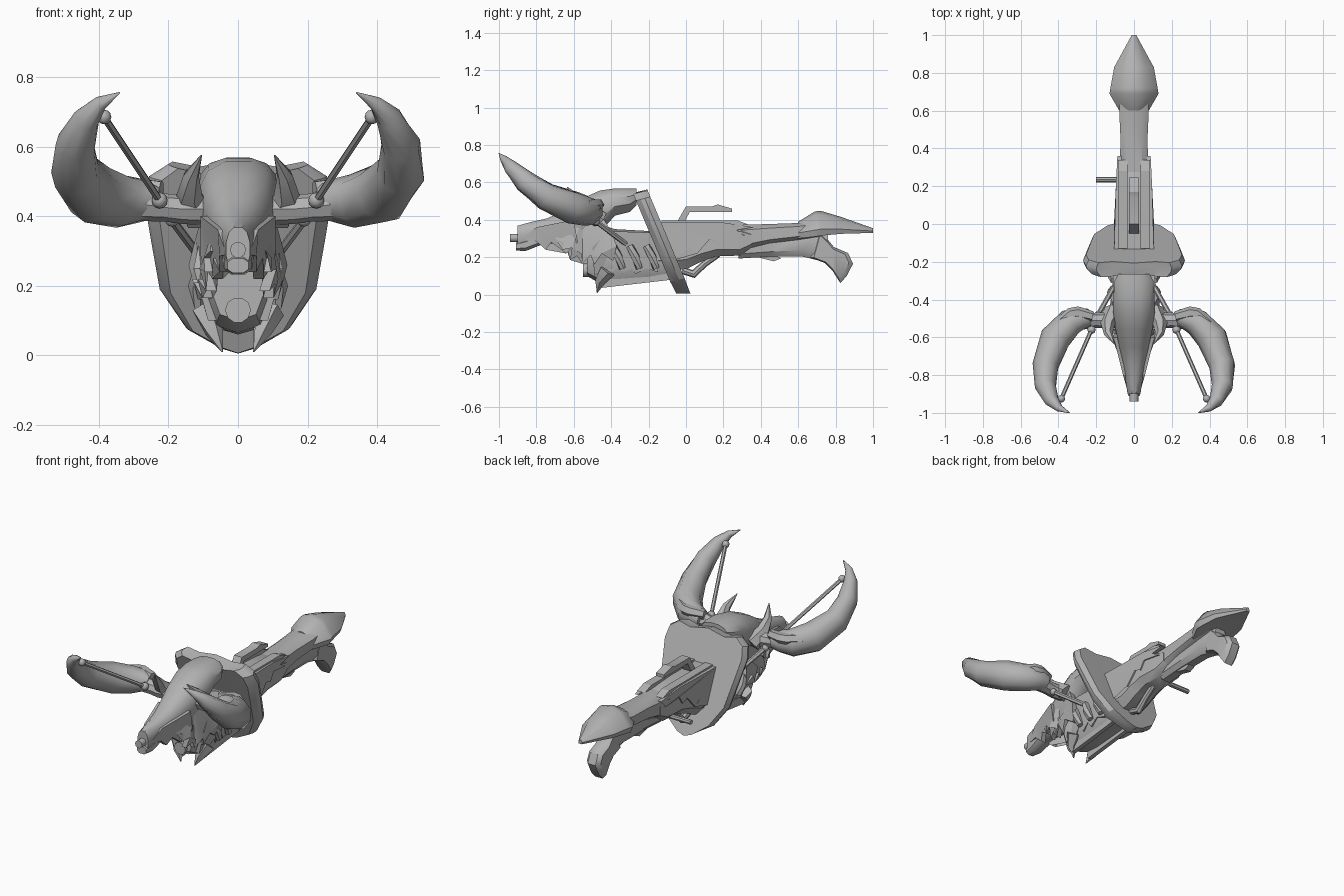
import bpy, bmesh, math
from mathutils import Vector

grey = bpy.data.materials.new("bone_grey")
grey.diffuse_color = (0.45, 0.45, 0.45, 1)


def finish(bm, name, angle=35):
    bmesh.ops.recalc_face_normals(bm, faces=bm.faces)
    me = bpy.data.meshes.new(name)
    bm.to_mesh(me)
    bm.free()
    ob = bpy.data.objects.new(name, me)
    bpy.context.collection.objects.link(ob)
    me.materials.append(grey)
    bpy.ops.object.select_all(action='DESELECT')
    ob.select_set(True)
    bpy.context.view_layer.objects.active = ob
    bpy.ops.object.shade_smooth_by_angle(angle=math.radians(angle))
    return ob


def skin(rings, name, angle=35):
    bm = bmesh.new()
    vs = [[bm.verts.new(p) for p in r] for r in rings]
    n = len(vs[0])
    for a, b in zip(vs, vs[1:]):
        for i in range(n):
            bm.faces.new((a[i], a[(i + 1) % n], b[(i + 1) % n], b[i]))
    caps = [bm.faces.new(vs[0]), bm.faces.new(vs[-1])]
    bmesh.ops.triangulate(bm, faces=caps)
    return finish(bm, name, angle)


def body(name, stations, n=12, power=0.8, angle=35):
    """Loft along y; each station is (y, z_low, z_high, half_width)."""
    rings = []
    for y, lo, hi, w in stations:
        ring = []
        for i in range(n):
            t = 2 * math.pi * (i + 0.5) / n
            c, s = math.cos(t), math.sin(t)
            ring.append((w * math.copysign(abs(c) ** power, c), y,
                         (lo + hi) / 2 + (hi - lo) / 2 * math.copysign(abs(s) ** power, s)))
        rings.append(ring)
    return skin(rings, name, angle)


def tube(name, pts, n=8, flat=1.0, angle=40):
    """Tube through points (x, y, z, radius)."""
    P = [Vector(p[:3]) for p in pts]
    rings = []
    for i, p in enumerate(P):
        t = (P[min(i + 1, len(P) - 1)] - P[max(i - 1, 0)]).normalized()
        ref = Vector((0, 0, 1)) if abs(t.z) < 0.95 else Vector((0, 1, 0))
        u = t.cross(ref).normalized()
        v = u.cross(t)
        r = pts[i][3]
        rings.append([p + u * (r * flat * math.cos(2 * math.pi * k / n))
                      + v * (r * math.sin(2 * math.pi * k / n)) for k in range(n)])
    return skin(rings, name, angle)


def plate(name, prof, x0, x1):
    """Side profile of (y, z) points extruded from x0 to x1."""
    return skin([[(x, y, z) for y, z in prof] for x in (x0, x1)], name, 20)


def shell(name, prof, s, xf, thick=0.02):
    """Side profile draped on the surface x = xf(y, z), given thickness inward."""
    return skin([[(s * (xf(y, z) - d), y, z) for y, z in prof] for d in (thick, 0)], name, 25)


def ball(name, p, r):
    bm = bmesh.new()
    bmesh.ops.create_uvsphere(bm, u_segments=8, v_segments=6, radius=r)
    bmesh.ops.translate(bm, verts=bm.verts, vec=p)
    return finish(bm, name, 60)


# Skull cranium (raised at the back), snout and muzzle
body("skull", [(-0.265, 0.475, 0.568, 0.085), (-0.30, 0.44, 0.57, 0.105), (-0.38, 0.42, 0.57, 0.112),
               (-0.46, 0.33, 0.56, 0.115), (-0.56, 0.28, 0.515, 0.10), (-0.65, 0.27, 0.455, 0.08),
               (-0.74, 0.27, 0.41, 0.062), (-0.83, 0.25, 0.39, 0.046), (-0.90, 0.24, 0.37, 0.035)], 12, 0.85)
body("muzzle_lip", [(-0.76, 0.27, 0.33, 0.05), (-0.86, 0.23, 0.30, 0.043), (-0.91, 0.235, 0.28, 0.032)], 8)
tube("upper_barrel", [(0, -0.85, 0.303, 0.023), (0, -0.94, 0.303, 0.023)], 10)

# Lower jaw with second barrel
body("lower_jaw", [(-0.04, 0.09, 0.34, 0.09), (-0.2, 0.075, 0.34, 0.10), (-0.38, 0.06, 0.35, 0.10),
                   (-0.47, 0.065, 0.38, 0.095), (-0.53, 0.10, 0.36, 0.075)], 10, 0.7)
tube("lower_barrel", [(0, -0.4, 0.13, 0.037), (0, -0.55, 0.13, 0.037)], 10)

# Thick tilted shield: outline (x, z) laid on a slanted plane, rims stepped in
half = [(0, 0.555), (0.12, 0.535), (0.20, 0.55), (0.255, 0.515), (0.27, 0.45), (0.25, 0.33),
        (0.225, 0.19), (0.15, 0.08), (0.05, 0.02), (0, 0.005)]
outline = half + [(-x, z) for x, z in half[-2:0:-1]]
rings = []
for off, k in ((-0.047, 0.86), (-0.022, 0.97), (0.0, 1.0), (0.03, 0.94)):
    rings.append([(x * k, -0.235 + (0.55 - z) * 0.42 + off, 0.28 + (z - 0.28) * (0.97 + 0.03 * k)
                   + off * 0.25 * (1 if z > 0.05 else 0)) for x, z in outline])
skin(rings, "shield", 25)

# Receiver, stock beam and lower stock
body("receiver", [(-0.2, 0.12, 0.39, 0.10), (0.0, 0.13, 0.39, 0.10), (0.08, 0.17, 0.39, 0.097),
                  (0.16, 0.20, 0.385, 0.095), (0.29, 0.205, 0.375, 0.088), (0.35, 0.25, 0.34, 0.08)], 8, 0.6)
body("stock_beam", [(0.25, 0.22, 0.375, 0.08), (0.45, 0.27, 0.38, 0.075), (0.60, 0.29, 0.385, 0.082),
                    (0.72, 0.31, 0.40, 0.08)], 8, 0.6)
body("lower_stock", [(0.28, 0.19, 0.30, 0.05), (0.45, 0.20, 0.32, 0.05), (0.62, 0.20, 0.35, 0.05),
                     (0.70, 0.18, 0.36, 0.045), (0.76, 0.165, 0.34, 0.04)], 8, 0.7)
plate("stock_tab", [(0.36, 0.21), (0.40, 0.195), (0.47, 0.178), (0.51, 0.195), (0.45, 0.22)], -0.02, 0.02)

# Hooked rear grip with narrowed flanks
grip = [(0.66, 0.20), (0.74, 0.17), (0.785, 0.125), (0.825, 0.062), (0.86, 0.10), (0.893, 0.165),
        (0.867, 0.222), (0.79, 0.255), (0.745, 0.31), (0.70, 0.35)]
cy, cz = 0.78, 0.19
skin([[(x, cy + (y - cy) * k, cz + (z - cz) * k) for y, z in grip]
      for x, k in ((-0.045, 0.8), (-0.025, 1), (0.025, 1), (0.045, 0.8))], "rear_grip", 40)

# Pointed roof-like shoulder cap: ridge, mid edge, rim, and flat underside
rings = []
for y, w, top, rim, low in [(0.60, 0.078, 0.39, 0.33, 0.30), (0.69, 0.13, 0.445, 0.345, 0.31),
                            (0.72, 0.125, 0.448, 0.35, 0.315), (0.83, 0.105, 0.415, 0.35, 0.325),
                            (1.0, 0.012, 0.355, 0.34, 0.33)]:
    m = top * 0.8 + rim * 0.2
    rings.append([(-w, y, rim), (-w * 0.55, y, m), (0, y, top), (w * 0.55, y, m), (w, y, rim),
                  (w * 0.9, y, low), (-w * 0.9, y, low)])
skin(rings, "shoulder_cap", 45)

# Top carrying handle, trigger rod and side pin
plate("top_handle", [(-0.05, 0.385), (0.0, 0.472), (0.14, 0.472), (0.17, 0.482), (0.245, 0.46),
                     (0.245, 0.442), (0.02, 0.442), (-0.01, 0.385)], -0.026, 0.026)
tube("trigger_rod", [(0, -0.02, 0.13, 0.02), (0, 0.04, 0.11, 0.022), (0, 0.10, 0.165, 0.018),
                     (0, 0.17, 0.215, 0.018)], 8)
tube("side_pin", [(-0.06, 0.235, 0.22, 0.014), (-0.2, 0.235, 0.22, 0.014)], 8)


def cheek_x(y, z):
    """Cheeks bulge low, narrow toward the muzzle and tuck in underneath."""
    wide = 0.142 - 0.3 * abs(z - 0.26) ** 1.05
    return wide - max(0, -0.50 - y) * 0.26


def snout_x(y, z):
    return 0.108 + (y + 0.60) * 0.25 - max(0, 0.30 - z) * 0.3


for s, side in ((1, "right"), (-1, "left")):
    # Great curved horn, cut off at the back, on a thin socket arm
    horn = [(0.235, -0.495, 0.44, 0.048), (0.275, -0.50, 0.445, 0.063), (0.335, -0.52, 0.443, 0.078),
            (0.415, -0.605, 0.465, 0.088), (0.468, -0.75, 0.525, 0.074), (0.468, -0.86, 0.605, 0.06),
            (0.435, -0.935, 0.68, 0.04), (0.395, -0.975, 0.725, 0.021), (0.34, -1.0, 0.755, 0.002)]
    tube(side + "_horn", [(s * x, y, z, r) for x, y, z, r in horn], 9, 0.95, 50)
    tube(side + "_horn_arm", [(s * 0.07, -0.49, 0.42, 0.048), (s * 0.16, -0.51, 0.42, 0.042),
                              (s * 0.21, -0.51, 0.425, 0.04), (s * 0.28, -0.51, 0.435, 0.05)], 8)
    tube(side + "_horn_heel", [(s * 0.22, -0.49, 0.475, 0.028), (s * 0.30, -0.47, 0.48, 0.034),
                               (s * 0.33, -0.475, 0.48, 0.034), (s * 0.40, -0.53, 0.48, 0.03)], 6)
    # Tension rod with ball ends, and rear strut
    a, b = (s * 0.225, -0.56, 0.445), (s * 0.385, -0.925, 0.685)
    tube(side + "_rod", [a + (0.011,), b + (0.011,)], 6)
    ball(side + "_rod_base", a, 0.023)
    ball(side + "_rod_end", b, 0.021)
    tube(side + "_strut", [(s * 0.19, -0.48, 0.39, 0.013), (s * 0.10, -0.32, 0.27, 0.013)], 6)
    ball(side + "_strut_ball", (s * 0.19, -0.48, 0.39), 0.02)
    # Small brow spike
    tube(side + "_brow_spike", [(s * x, y, z, r) for x, y, z, r in
         [(0.11, -0.46, 0.40, 0.05), (0.14, -0.53, 0.46, 0.038), (0.135, -0.58, 0.515, 0.024),
          (0.105, -0.635, 0.575, 0.002)]], 6)
    # Ragged cheek, snout and jaw fur draped over the skull sides
    shell(side + "_cheek_fur", [(-0.45, 0.42), (-0.55, 0.42), (-0.66, 0.36), (-0.70, 0.30), (-0.65, 0.28),
                                (-0.66, 0.24), (-0.61, 0.25), (-0.62, 0.185), (-0.56, 0.22),
                                (-0.555, 0.165), (-0.51, 0.21), (-0.49, 0.16), (-0.45, 0.22),
                                (-0.39, 0.18), (-0.37, 0.26), (-0.40, 0.34)], s, cheek_x, 0.03)
    shell(side + "_snout_fur", [(-0.60, 0.40), (-0.80, 0.36), (-0.89, 0.29), (-0.80, 0.285), (-0.75, 0.24),
                                (-0.72, 0.28), (-0.64, 0.22), (-0.58, 0.28)], s, snout_x, 0.03)
    shell(side + "_jaw_fur", [(-0.15, 0.33), (-0.42, 0.34), (-0.50, 0.25), (-0.49, 0.10), (-0.45, 0.13),
                              (-0.43, 0.09), (-0.36, 0.15), (-0.34, 0.11), (-0.29, 0.14), (-0.27, 0.11),
                              (-0.21, 0.14), (-0.15, 0.12)], s, lambda y, z: cheek_x(-0.4, z) - 0.012, 0.025)
    # Ribs beside the jaw, and lower fang
    for i in range(3):
        y = -0.36 + 0.09 * i
        tube(side + "_rib", [(s * 0.105, y - 0.03, 0.26, 0.02), (s * 0.12, y, 0.20, 0.024),
                             (s * 0.11, y + 0.02, 0.14, 0.018)], 6)
    tube(side + "_fang", [(s * 0.09, -0.42, 0.13, 0.045), (s * 0.07, -0.46, 0.07, 0.028),
                          (s * 0.045, -0.475, 0.01, 0.002)], 5)
    plate(side + "_lower_rail", [(-0.46, 0.035), (-0.03, 0.085), (-0.03, 0.12), (-0.46, 0.09)],
          s * 0.045, s * 0.07)
    # Torn hide over the receiver, and pointed rails flanking the handle
    shell(side + "_hide", [(-0.16, 0.385), (0.20, 0.385), (0.36, 0.36), (0.27, 0.345), (0.32, 0.315),
                           (0.20, 0.33), (0.17, 0.28), (0.13, 0.30), (0.06, 0.22), (0.02, 0.25),
                           (-0.08, 0.18)], s, lambda y, z: 0.106 - 0.05 * max(0, y), 0.022)
    plate(side + "_top_rail", [(-0.13, 0.37), (0.28, 0.37), (0.34, 0.372), (0.28, 0.395), (-0.13, 0.395)],
          s * 0.035, s * 0.085)
